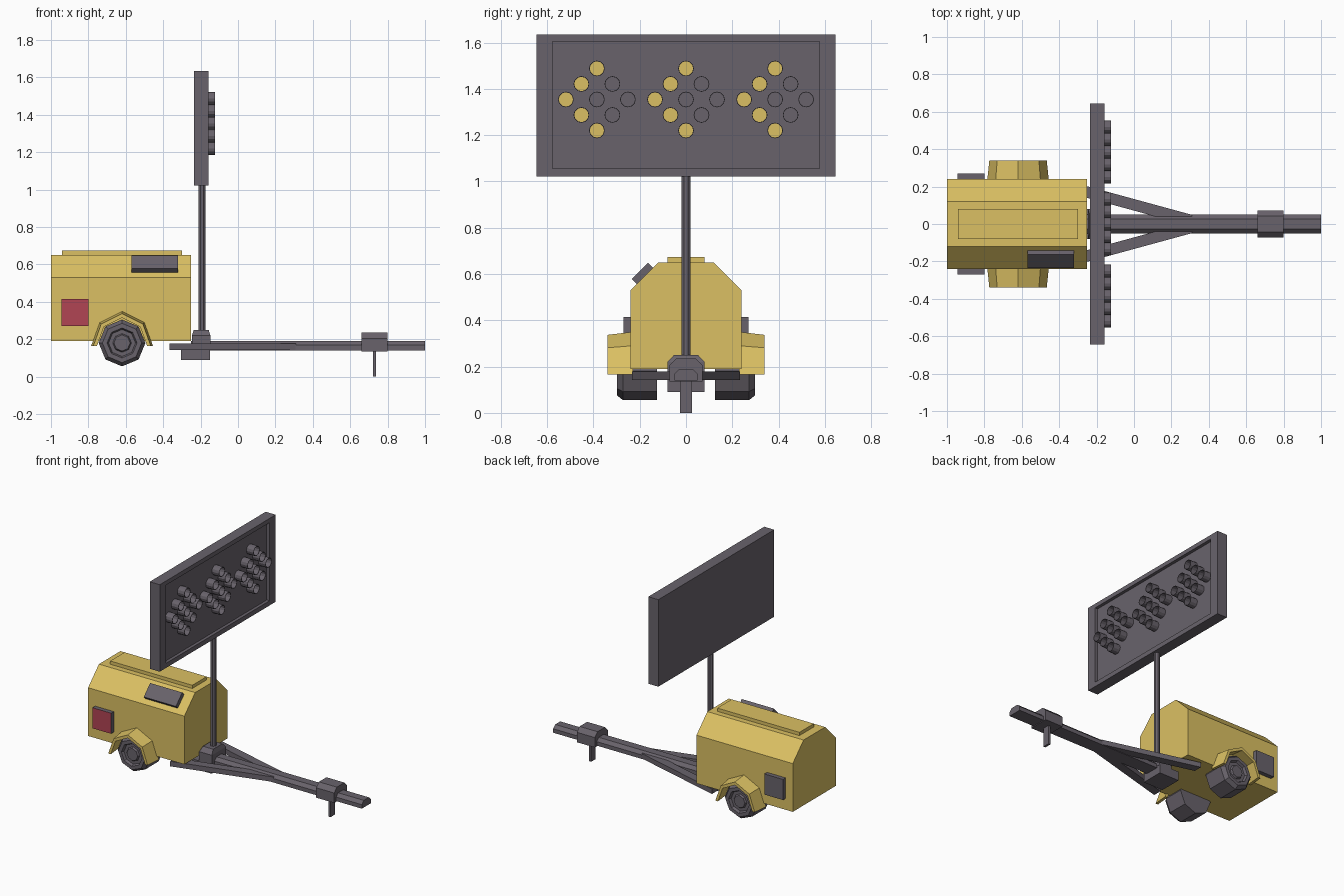
import bpy, bmesh, math
from mathutils import Vector

if "Cube" in bpy.data.objects:
    bpy.data.objects.remove(bpy.data.objects["Cube"])


def material(name, rgb):
    m = bpy.data.materials.new(name)
    m.diffuse_color = (*rgb, 1)
    m.use_nodes = True
    m.node_tree.nodes["Principled BSDF"].inputs["Base Color"].default_value = m.diffuse_color
    return m


YELLOW = material("safety yellow", (0.71, 0.53, 0.125))
GREY = material("dark grey", (0.140, 0.124, 0.148))
RED = material("reflector red", (0.44, 0.058, 0.088))


def loft(name, rings, mat, end_mat=None):
    """Bridge matching rings of points and cap both ends; end_mat colours the last cap."""
    bm = bmesh.new()
    vs = [[bm.verts.new(p) for p in r] for r in rings]
    n = len(vs[0])
    for a, b in zip(vs, vs[1:]):
        for i in range(n):
            j = (i + 1) % n
            bm.faces.new((a[i], a[j], b[j], b[i]))
    bm.faces.new(vs[0])
    end = bm.faces.new(vs[-1])
    end.material_index = 1 if end_mat else 0
    bmesh.ops.recalc_face_normals(bm, faces=bm.faces)
    me = bpy.data.meshes.new(name)
    bm.to_mesh(me)
    bm.free()
    me.materials.append(mat)
    if end_mat:
        me.materials.append(end_mat)
    ob = bpy.data.objects.new(name, me)
    bpy.context.collection.objects.link(ob)
    return ob


def x_ring(x, yz):
    return [(x, y, z) for y, z in yz]


def x_prism(name, x0, x1, yz, mat):
    return loft(name, [x_ring(x0, yz), x_ring(x1, yz)], mat)


def rect(a0, a1, b0, b1):
    return [(a0, b0), (a1, b0), (a1, b1), (a0, b1)]


def hooded(w, z0, z1, c):
    """Rectangle half-width w with chamfered top corners."""
    return [(-w, z0), (w, z0), (w, z1 - c), (w - c, z1), (c - w, z1), (-w, z1 - c)]


def z_rect(cx, hx, hy, z):
    return [(x, y, z) for x, y in rect(cx - hx, cx + hx, -hy, hy)]


def circle(n, r, start=0.0):
    return [(r * math.cos(start + math.tau * i / n), r * math.sin(start + math.tau * i / n))
            for i in range(n)]


# generator housing and lid
housing = hooded(0.24, 0.19, 0.65, 0.12)
x_prism("housing", -1.0, -0.25, housing, YELLOW)
x_prism("lid_plate", -0.94, -0.30, rect(-0.08, 0.08, 0.64, 0.673), YELLOW)

# control panel lying on the front chamfer
u, nrm, c = Vector((0.5, 0.5)) * 1.414, Vector((-0.5, 0.5)) * 1.414, Vector((-0.178, 0.592))
panel = [tuple(c + u * a + nrm * b) for a, b in rect(-0.05, 0.05, -0.004, 0.03)]
x_prism("control_panel", -0.57, -0.32, panel, GREY)

# mirrored running gear
WX, WZ = -0.62, 0.18
arch = [(-0.785, 0.165), (-0.74, 0.29), (-0.62, 0.35), (-0.50, 0.29), (-0.455, 0.165)]


def arch_ring(y, outer, inner):
    def scaled(s):
        return [(WX + (x - WX) * s, y, 0.165 + (z - 0.165) * s) for x, z in arch]
    return scaled(outer) + scaled(inner)[::-1]


for s, side in ((-1, "front"), (1, "rear")):
    # side lamp boxes, only the front one has a red lens
    box = [[(x, s * y, z) for x, z in rect(-0.945, -0.80, 0.27, 0.415)] for y in (0.235, 0.27)]
    loft(side + "_side_box", box, GREY, RED if s < 0 else None)

    # eight-sided wheel with bevelled shoulder and stepped hub
    profile = [(0.125, 0.125), (0.125, 0.272), (0.105, 0.298), (0.08, 0.298),
               (0.072, 0.28), (0.05, 0.28), (0.043, 0.292)]
    loft(side + "_wheel", [[(WX + a, s * y, WZ + b) for a, b in circle(8, r)]
                           for r, y in profile], GREY)

    # mudguard
    loft(side + "_mudguard", [arch_ring(s * 0.23, 1.0, 0.88),
                              arch_ring(s * 0.34, 0.93, 0.81)], YELLOW)

    # diagonal drawbar brace
    brace = [[(x, s * (y + d), z) for d, z in rect(-0.031, 0.031, 0.143, 0.178)]
             for x, y in ((-0.365, 0.202), (0.31, 0.018))]
    loft(side + "_brace", brace, GREY)

# drawbar, jack collar and jack leg
x_prism("drawbar", -0.25, 1.0, hooded(0.05, 0.14, 0.19, 0.022), GREY)
x_prism("jack_collar", 0.66, 0.80, hooded(0.072, 0.135, 0.235, 0.03), GREY)
x_prism("jack_leg", 0.722, 0.738, rect(-0.025, 0.025, 0.0, 0.15), GREY)

# mast with its foot
x_prism("mast_mount", -0.305, -0.15, rect(-0.08, 0.08, 0.09, 0.155), GREY)
loft("mast_foot", [z_rect(-0.197, 0.049, 0.08, 0.15), z_rect(-0.197, 0.049, 0.08, 0.22),
                   z_rect(-0.197, 0.04, 0.052, 0.25)], GREY)
loft("mast", [[(-0.192 + a, b, z) for a, b in circle(8, 0.02, math.pi / 8)]
              for z in (0.24, 1.04)], GREY)

# sign board with recessed face
board = rect(-0.645, 0.645, 1.022, 1.635)
face = rect(-0.577, 0.577, 1.055, 1.605)
loft("sign_board", [x_ring(-0.236, board), x_ring(-0.158, board),
                    x_ring(-0.158, face), x_ring(-0.18, face)], GREY)

# three chevrons of tubular lamps, each a diamond grid with two lit edges
for g in (-1, 0, 1):
    for i in (-1, 0, 1):
        for j in (-1, 0, 1):
            lit = i == -1 or j == -1
            cy, cz = g * 0.385 + 0.067 * (i + j), 1.354 + 0.067 * (i - j)
            tube = [(-0.185, 0.034), (-0.124, 0.034), (-0.124, 0.031), (-0.172, 0.031)]
            loft("lit_lamp" if lit else "unlit_lamp",
                 [x_ring(x, [(cy + a, cz + b) for a, b in circle(12, r)]) for x, r in tube],
                 GREY, YELLOW if lit else None)
